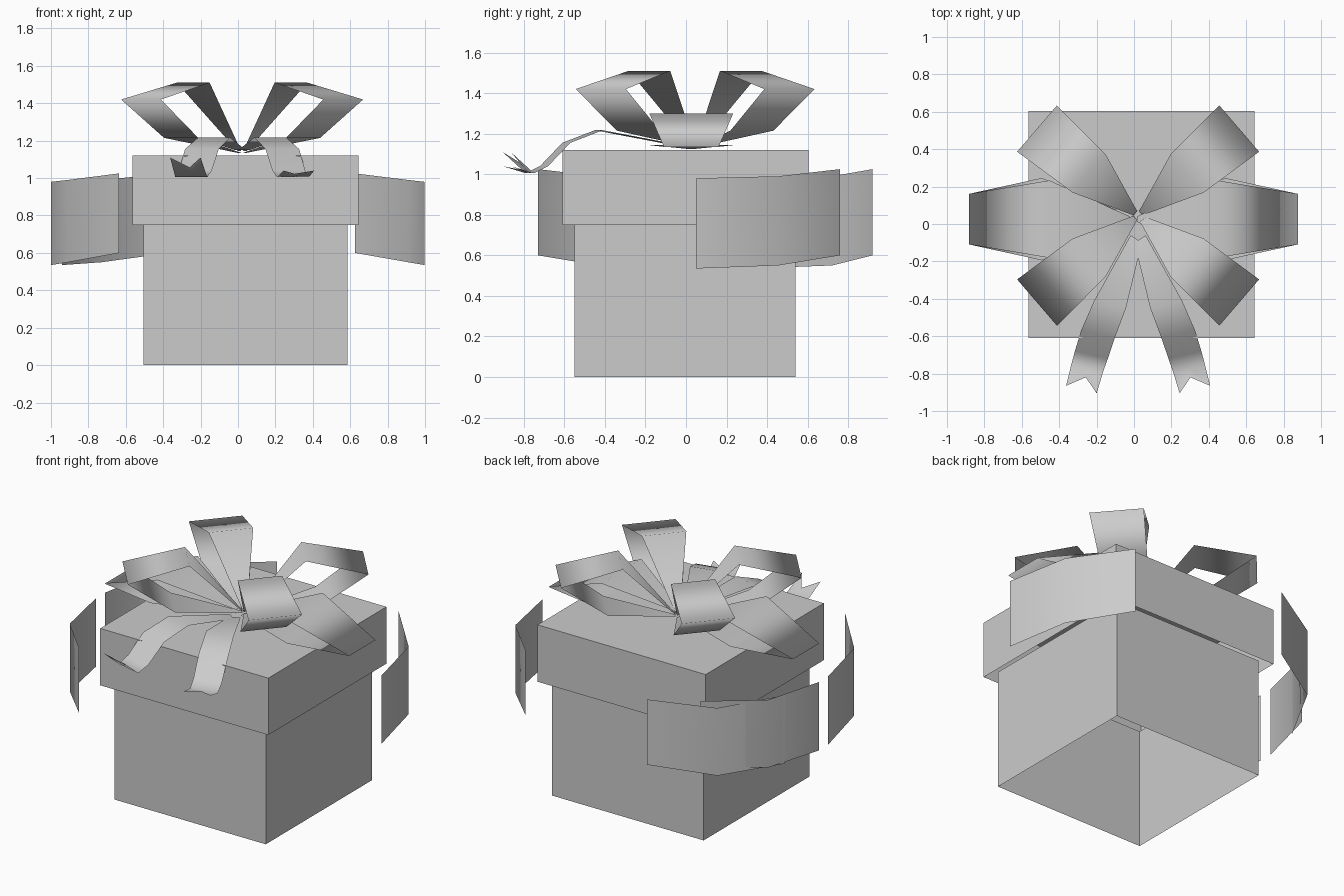
import bpy, math

if "Cube" in bpy.data.objects:
    bpy.data.objects.remove(bpy.data.objects["Cube"])


def make(name, verts, faces, smooth=False):
    me = bpy.data.meshes.new(name)
    me.from_pydata(verts, [], faces)
    me.update()
    ob = bpy.data.objects.new(name, me)
    bpy.context.collection.objects.link(ob)
    for p in me.polygons:
        p.use_smooth = smooth
    return ob


def box_shell(name, x0, x1, y0, y1, z0, z1, top):
    v = [(x, y, z) for z in (z0, z1) for x, y in ((x0, y0), (x1, y0), (x1, y1), (x0, y1))]
    f = [(i, (i + 1) % 4, (i + 1) % 4 + 4, i + 4) for i in range(4)]
    if top:
        f.append((4, 5, 6, 7))
    make(name, v, f)


def strip(name, pairs, smooth=True):
    """Thin ribbon through pairs of edge points."""
    v = [p for pair in pairs for p in pair]
    f = [(2 * i, 2 * i + 1, 2 * i + 3, 2 * i + 2) for i in range(len(pairs) - 1)]
    return make(name, v, f, smooth)


# Open-bottomed box and its overhanging lid
box_shell("box_body", -0.505, 0.585, -0.55, 0.54, 0, 0.78, False)
box_shell("box_lid", -0.565, 0.645, -0.61, 0.605, 0.75, 1.12, True)


# Bow loops: closed profile of (radius, height, half width)
def bow_loop(name, centre, angle, profile):
    c, s = math.cos(angle), math.sin(angle)
    pairs = []
    for r, z, w in profile:
        pairs.append([(centre[0] + c * r - s * k, centre[1] + s * r + c * k, z) for k in (-w, w)])
    strip(name, pairs)


raised = [(0.02, 1.145, 0.015), (0.345, 1.51, 0.135), (0.713, 1.42, 0.163),
          (0.43, 1.215, 0.14), (0.02, 1.135, 0.015)]
low = [(0.02, 1.15, 0.015), (0.45, 1.30, 0.207), (0.88, 1.135, 0.135),
       (0.49, 1.145, 0.22), (0.02, 1.125, 0.02)]
a = math.radians(40.7)
for i, ang in enumerate((a, math.pi - a, math.pi + a, -a)):
    bow_loop("bow_loop_%d" % i, (0.022, 0.045), ang, raised)
for i, ang in enumerate((0, math.pi)):
    bow_loop("side_loop_%d" % i, (-0.003, 0.026), ang, low)


# Two ribbon tails with notched, curled tips
def tail(name, side, tip):
    path = [(0.01, -0.08, 1.15, 0.03), (0.15, -0.43, 1.217, 0.085), (0.215, -0.59, 1.155, 0.09),
            (0.25, -0.70, 1.04, 0.088), (0.272, -0.77, 1.005, 0.085)]
    v, f = [], []
    for x, y, z, w in path:
        v += [(0.022 + side * (x + k * w), y + 0.02 * k, z) for k in (-1, 0, 1)]
    v += [(0.022 + side * 0.222, -0.905, tip), (0.022 + side * 0.28, -0.82, (tip + 1.005) / 2),
          (0.022 + side * 0.385, -0.865, tip)]
    for i in range(len(path)):
        for j in (0, 1):
            n = 3 * i + j
            f.append((n, n + 1, n + 4, n + 3))
    make(name, v, f, True)


tail("left_tail", -1, 1.11)
tail("right_tail", 1, 1.04)

# Loose ribbon bands standing around the box
bands = [[(0.998, 0.05), (0.91, 0.455), (0.625, 0.76)],
         [(-1.0, -0.03), (-0.91, -0.43), (-0.635, -0.73)],
         [(-1.0, 0.06), (-0.91, 0.455), (-0.635, 0.76)],
         [(-0.94, 0.33), (-0.73, 0.72), (-0.365, 0.92)]]
levels = [(0.535, 0.98), (0.55, 0.99), (0.60, 1.025)]
for i, pts in enumerate(bands):
    strip("ribbon_band_%d" % i,
          [((x, y, lo), (x, y, hi)) for (x, y), (lo, hi) in zip(pts, levels)])
